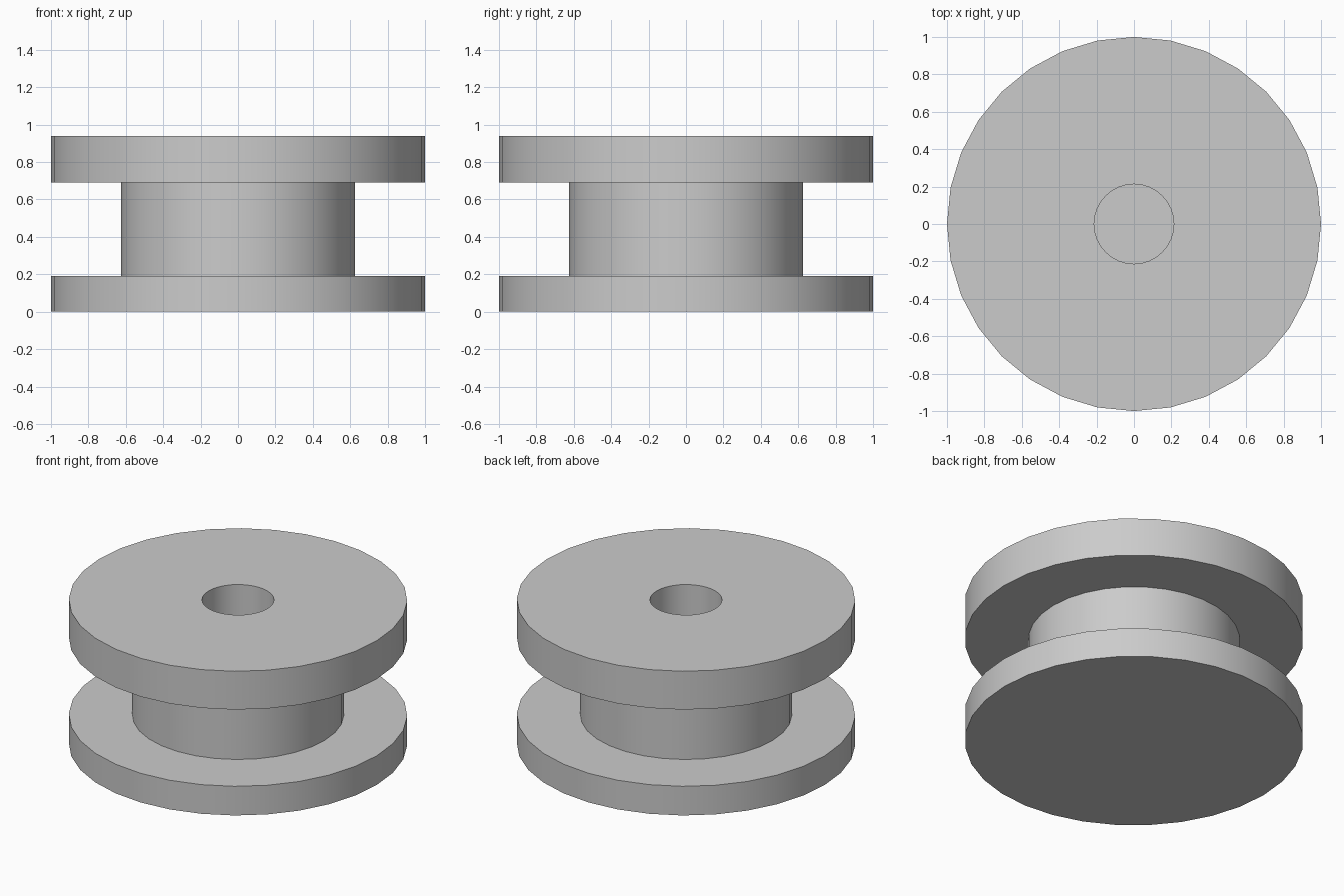
import bpy
import bmesh
import math

cube = bpy.data.objects.get("Cube")
if cube:
    bpy.data.objects.remove(cube, do_unlink=True)

SEGMENTS = 32
FLANGE_R, HUB_R, BORE_R = 1.0, 0.625, 0.213
LOWER_TOP, UPPER_BOTTOM, TOP = 0.19, 0.69, 0.94

grey = bpy.data.materials.new("plain grey")
grey.use_nodes = True
colour = (0.6, 0.6, 0.6, 1)
grey.diffuse_color = colour
grey.node_tree.nodes["Principled BSDF"].inputs["Base Color"].default_value = colour


def lathe(name, profile, material):
    """Turn a (radius, height) profile about z and cap both ends."""
    bm = bmesh.new()
    rings = []
    for radius, z in profile:
        angles = [2 * math.pi * i / SEGMENTS for i in range(SEGMENTS)]
        rings.append([bm.verts.new((radius * math.cos(a), radius * math.sin(a), z))
                      for a in angles])
    for low, high in zip(rings, rings[1:]):
        for i in range(SEGMENTS):
            j = (i + 1) % SEGMENTS
            bm.faces.new((low[i], low[j], high[j], high[i]))
    bm.faces.new(rings[0][::-1])
    bm.faces.new(rings[-1])
    bmesh.ops.recalc_face_normals(bm, faces=bm.faces)
    mesh = bpy.data.meshes.new(name)
    bm.to_mesh(mesh)
    bm.free()
    mesh.materials.append(material)
    obj = bpy.data.objects.new(name, mesh)
    bpy.context.collection.objects.link(obj)
    return obj


# Lower flange, hub, thicker upper flange and blind bore, turned as one solid
spool = lathe("spool", [
    (FLANGE_R, 0), (FLANGE_R, LOWER_TOP),
    (HUB_R, LOWER_TOP), (HUB_R, UPPER_BOTTOM),
    (FLANGE_R, UPPER_BOTTOM), (FLANGE_R, TOP),
    (BORE_R, TOP), (BORE_R, LOWER_TOP),
], grey)

# Smooth round walls, sharp rims
bpy.ops.object.select_all(action='DESELECT')
spool.select_set(True)
bpy.context.view_layer.objects.active = spool
bpy.ops.object.shade_smooth_by_angle(angle=math.radians(30))
